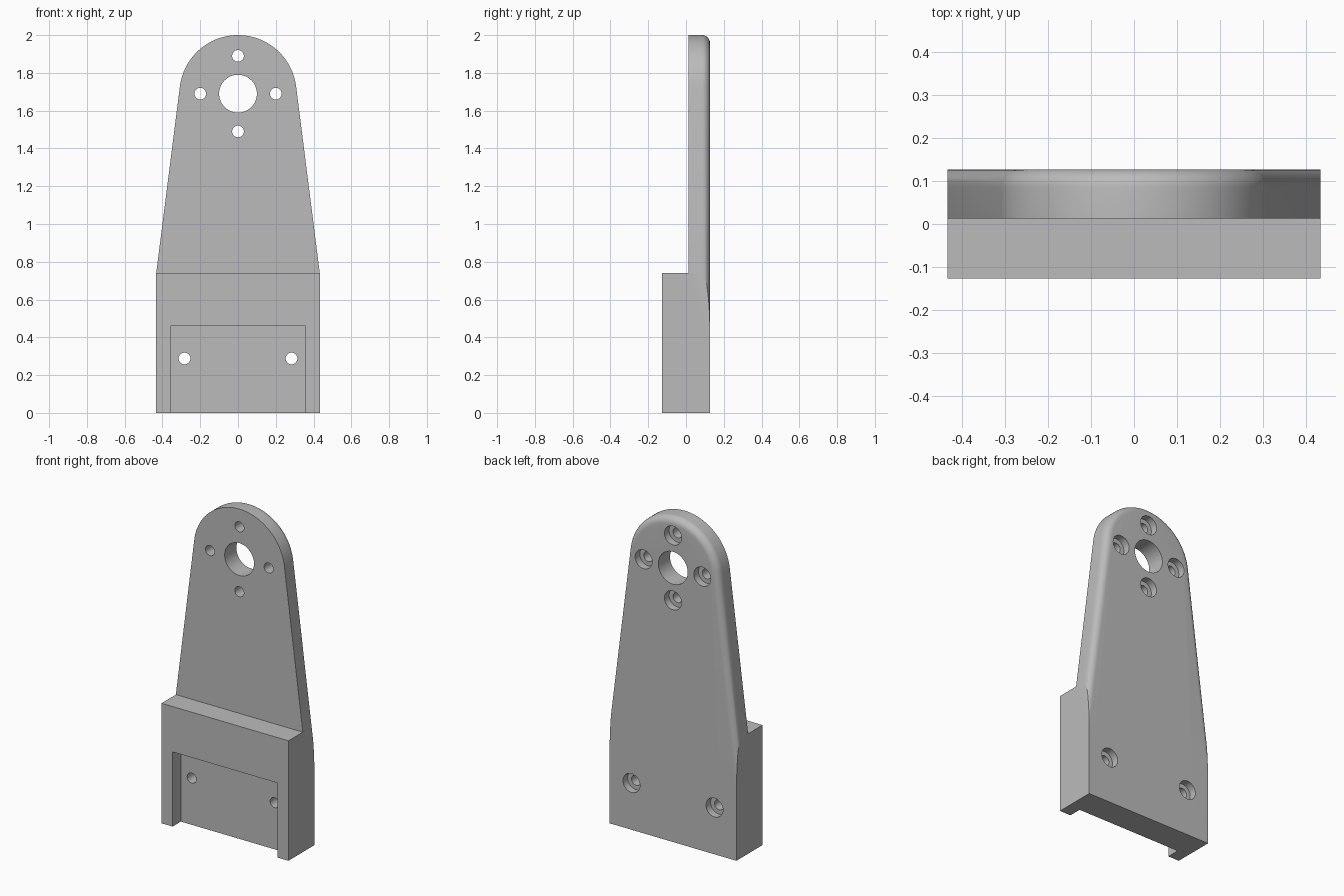
import bpy, bmesh, math
from mathutils import Vector, Matrix

cube = bpy.data.objects.get("Cube")
if cube:
    bpy.data.objects.remove(cube, do_unlink=True)

HALF_W, BACK, FACE = 0.433, 0.127, 0.013   # half width, back plane, plate front plane
SHOULDER, HUB_Z, HUB_R = 0.74, 1.69, 0.31
ROUND = 0.042

grey = bpy.data.materials.new("plain_grey")
grey.use_nodes = True
grey.diffuse_color = (0.5, 0.5, 0.5, 1)
grey.node_tree.nodes["Principled BSDF"].inputs["Base Color"].default_value = (0.5, 0.5, 0.5, 1)


def make_object(name, bm):
    bmesh.ops.recalc_face_normals(bm, faces=bm.faces)
    mesh = bpy.data.meshes.new(name)
    bm.to_mesh(mesh)
    bm.free()
    mesh.materials.append(grey)
    obj = bpy.data.objects.new(name, mesh)
    bpy.context.collection.objects.link(obj)
    return obj


def box(name, lo, hi):
    bm = bmesh.new()
    bmesh.ops.create_cube(bm, size=1)
    lo, hi = Vector(lo), Vector(hi)
    for v in bm.verts:
        v.co = (lo + hi) / 2 + v.co * (hi - lo)
    return make_object(name, bm)


def drill(name, x, z, radius, y0, y1, sides=40):
    bm = bmesh.new()
    place = Matrix.Translation((x, (y0 + y1) / 2, z)) @ Matrix.Rotation(math.pi / 2, 4, 'X')
    bmesh.ops.create_cone(bm, cap_ends=True, segments=sides, radius1=radius,
                          radius2=radius, depth=y1 - y0, matrix=place)
    return make_object(name, bm)


def apply_boolean(obj, cutter, operation='DIFFERENCE'):
    mod = obj.modifiers.new("cut", 'BOOLEAN')
    mod.operation, mod.object, mod.solver = operation, cutter, 'EXACT'
    bpy.ops.object.select_all(action='DESELECT')
    bpy.context.view_layer.objects.active = obj
    obj.select_set(True)
    bpy.ops.object.modifier_apply(modifier=mod.name)
    bpy.data.objects.remove(cutter, do_unlink=True)


# Tapered outline: sides tangent to the hub arc, carried on below the base
dx, dz = HALF_W, SHOULDER - HUB_Z
tangent = math.atan2(dz, dx) + math.acos(HUB_R / math.hypot(dx, dz))
slope = math.tan(tangent)
low_z = -0.4
low_x = HALF_W + (SHOULDER - low_z) * slope
steps = 48
outline = [(low_x, low_z)]
for i in range(steps + 1):
    a = tangent + (math.pi - 2 * tangent) * i / steps
    outline.append((HUB_R * math.cos(a), HUB_Z + HUB_R * math.sin(a)))
outline.append((-low_x, low_z))

bm = bmesh.new()
front = bm.faces.new([bm.verts.new((x, -BACK, z)) for x, z in outline])
moved = bmesh.ops.extrude_face_region(bm, geom=[front])["geom"]
for v in moved:
    if isinstance(v, bmesh.types.BMVert):
        v.co.y = BACK
bmesh.ops.recalc_face_normals(bm, faces=bm.faces)
# Rounded rear rim, which runs out where the straight sides begin
rim = [e for e in bm.edges if all(v.co.y > 0 for v in e.verts)
       and max(v.co.z for v in e.verts) > low_z + 0.01]
bmesh.ops.bevel(bm, geom=rim, offset=ROUND, offset_type='OFFSET', segments=8,
                profile=0.5, affect='EDGES')
bracket = make_object("mounting_bracket", bm)

# Straight sides and base, thin upper plate, open recess in the foot
apply_boolean(bracket, box("side_trim", (-HALF_W, -1, 0), (HALF_W, 1, 3)), 'INTERSECT')
apply_boolean(bracket, box("plate_relief", (-1, -1, SHOULDER), (1, FACE, 3)))
apply_boolean(bracket, box("foot_recess", (-0.357, -1, -1), (0.357, -0.047, 0.46)))

# Central bore and counterbored screw holes
apply_boolean(bracket, drill("bore", 0, HUB_Z, 0.1, -0.5, 0.5, 64))
screws = [(0.2 * math.cos(k * math.pi / 2), HUB_Z + 0.2 * math.sin(k * math.pi / 2))
          for k in range(4)]
screws += [(s * 0.283, 0.288) for s in (-1, 1)]
for x, z in screws:
    apply_boolean(bracket, drill("screw_hole", x, z, 0.031, -0.5, 0.5))
    apply_boolean(bracket, drill("counterbore", x, z, 0.058, BACK - 0.045, 0.5))

bpy.ops.object.select_all(action='DESELECT')
bpy.context.view_layer.objects.active = bracket
bracket.select_set(True)
bpy.ops.object.shade_smooth_by_angle(angle=math.radians(25))
